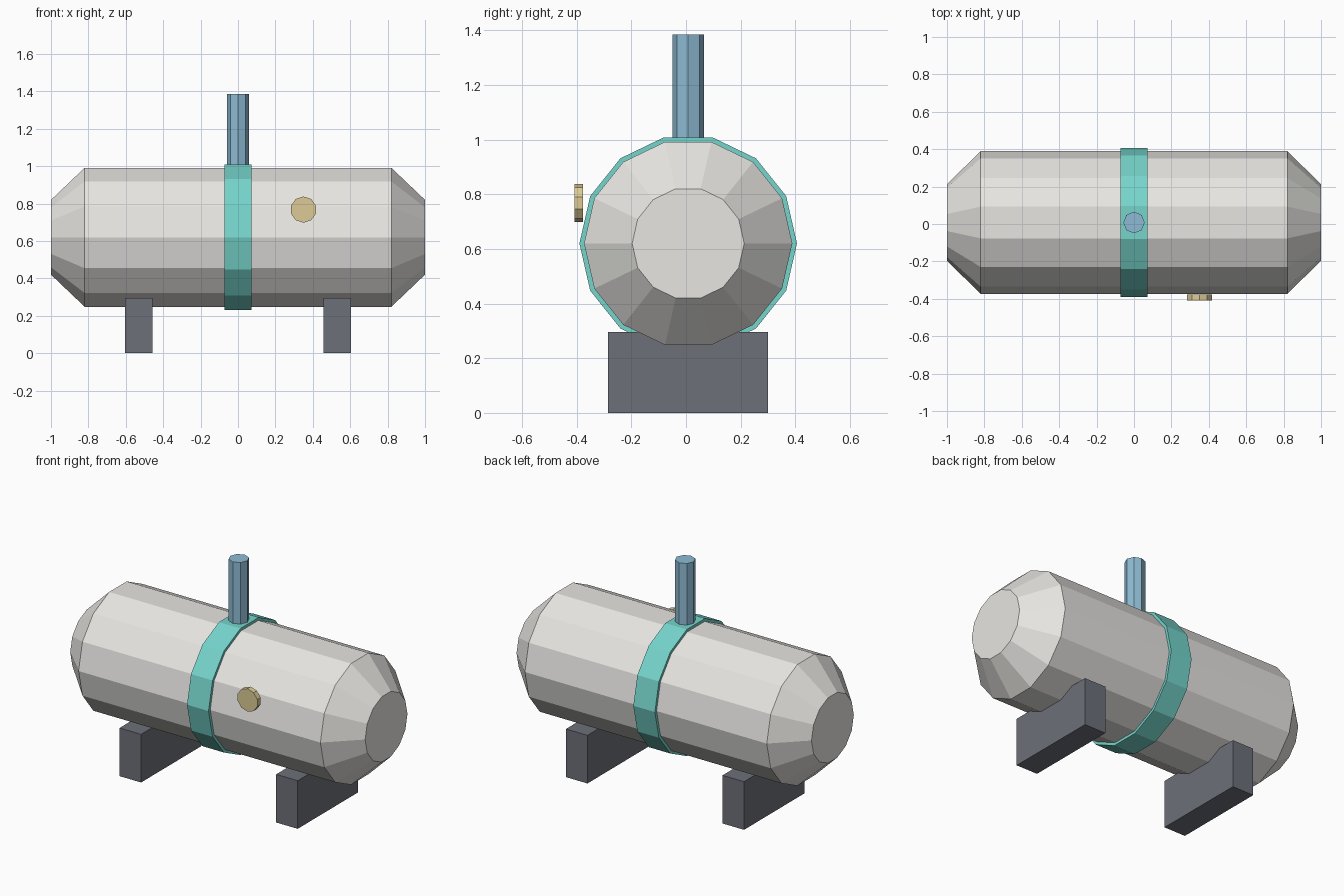
import bpy, bmesh
from math import cos, sin, pi
from mathutils import Vector

if "Cube" in bpy.data.objects:
    bpy.data.objects.remove(bpy.data.objects["Cube"])

CY, CZ = 0.008, 0.62   # tank axis position


def material(name, rgb):
    m = bpy.data.materials.new(name)
    m.diffuse_color = (*rgb, 1)
    m.use_nodes = True
    m.node_tree.nodes["Principled BSDF"].inputs["Base Color"].default_value = m.diffuse_color
    return m


def finish(bm, name, mat):
    bmesh.ops.recalc_face_normals(bm, faces=bm.faces)
    me = bpy.data.meshes.new(name)
    bm.to_mesh(me)
    bm.free()
    me.materials.append(mat)
    ob = bpy.data.objects.new(name, me)
    bpy.context.collection.objects.link(ob)
    return ob


def lathe(name, mat, origin, axis, start, sides, profile, ring=False):
    """Sweep (distance, radius) points round an axis; cap the ends or close as a ring."""
    axis, u = Vector(axis), Vector(start)
    v = axis.cross(u)
    bm = bmesh.new()
    loops = []
    for d, r in profile:
        loops.append([bm.verts.new(Vector(origin) + axis * d
                      + (u * cos(2 * pi * i / sides) + v * sin(2 * pi * i / sides)) * r)
                      for i in range(sides)])
    pairs = list(zip(loops, loops[1:]))
    if ring:
        pairs.append((loops[-1], loops[0]))
    else:
        bm.faces.new(loops[0])
        bm.faces.new(loops[-1])
    for a, b in pairs:
        for i in range(sides):
            j = (i + 1) % sides
            bm.faces.new((a[i], a[j], b[j], b[i]))
    return finish(bm, name, mat)


def box(name, mat, center, size):
    bm = bmesh.new()
    bmesh.ops.create_cube(bm, size=1)
    bmesh.ops.scale(bm, vec=size, verts=bm.verts)
    bmesh.ops.translate(bm, vec=center, verts=bm.verts)
    return finish(bm, name, mat)


shell = material("shell_white", (0.80, 0.79, 0.76))
teal = material("band_teal", (0.18, 0.66, 0.60))
blue = material("pipe_blue", (0.27, 0.50, 0.66))
brass = material("gauge_brass", (0.72, 0.60, 0.30))
dark = material("saddle_grey", (0.15, 0.16, 0.19))

X, Y, Z = (1, 0, 0), (0, 1, 0), (0, 0, 1)

# Tank with tapered ends
lathe("tank", shell, (0, CY, CZ), X, Y, 14,
      [(-1, 0.205), (-0.82, 0.381), (0.82, 0.381), (1, 0.205)])

# Strap round the middle
lathe("band", teal, (0, CY, CZ), X, Y, 14,
      [(-0.073, 0.379), (-0.073, 0.398), (0.073, 0.398), (0.073, 0.379)], ring=True)

# Vent pipe on top
lathe("vent_pipe", blue, (0, CY, 0), Z, Y, 8, [(0.96, 0.0575), (1.385, 0.0575)])

# Round gauge on the front
lathe("gauge", brass, (0.35, 0, 0.768), Y, Z, 10, [(-0.408, 0.07), (-0.376, 0.07)])

# Two support saddles
for side, label in ((-1, "left"), (1, "right")):
    box(label + "_saddle", dark, (side * 0.531, CY, 0.1475), (0.146, 0.585, 0.295))
